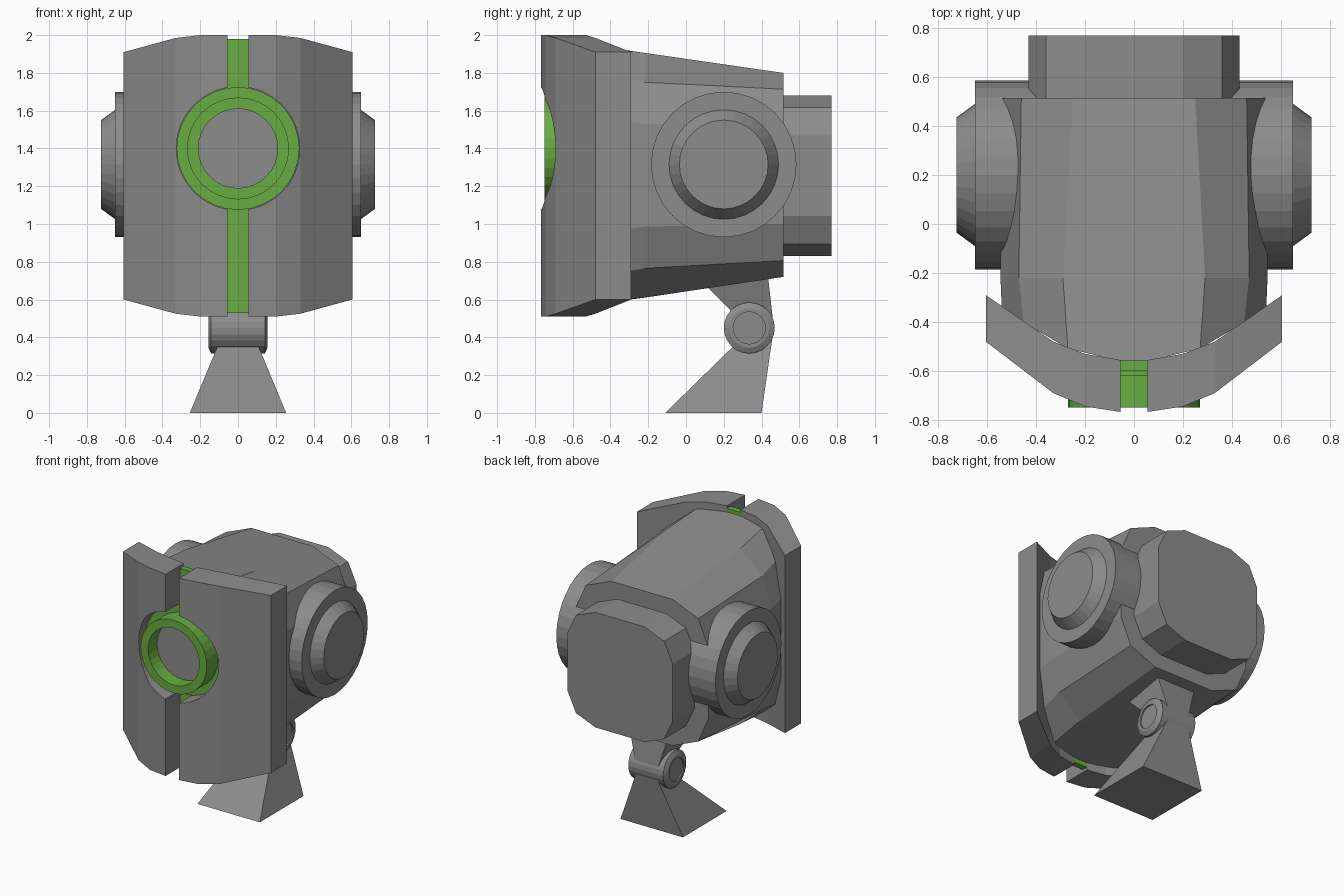
import bpy, bmesh, math

if "Cube" in bpy.data.objects:
    bpy.data.objects.remove(bpy.data.objects["Cube"])


def material(name, rgb):
    m = bpy.data.materials.new(name)
    m.diffuse_color = (*rgb, 1)
    m.use_nodes = True
    m.node_tree.nodes["Principled BSDF"].inputs["Base Color"].default_value = m.diffuse_color
    return m


GREY = material("casing grey", (0.26, 0.265, 0.26))
GREEN = material("accent green", (0.14, 0.42, 0.055))


def make(name, verts, faces, mat, mirror=False):
    bm = bmesh.new()
    vs = [bm.verts.new(v) for v in verts]
    for f in faces:
        bm.faces.new([vs[i] for i in f])
    bmesh.ops.remove_doubles(bm, verts=bm.verts, dist=1e-5)
    bmesh.ops.recalc_face_normals(bm, faces=bm.faces)
    me = bpy.data.meshes.new(name)
    bm.to_mesh(me)
    bm.free()
    me.materials.append(mat)
    ob = bpy.data.objects.new(name, me)
    bpy.context.collection.objects.link(ob)
    if mirror:
        ob.modifiers.new("mirror", "MIRROR").use_mirror_merge = False
    return ob


def loft(name, rings, mat):
    """Skin equal rings; end caps are strips of quads between opposite points."""
    n = len(rings[0])
    verts = [p for r in rings for p in r]
    faces = [(k * n + i, k * n + (i + 1) % n, (k + 1) * n + (i + 1) % n, (k + 1) * n + i)
             for k in range(len(rings) - 1) for i in range(n)]
    for o in (0, (len(rings) - 1) * n):
        faces += [(o + i, o + i + 1, o + n - 2 - i, o + n - 1 - i) for i in range(n // 2 - 1)]
    return make(name, verts, faces, mat)


def lathe(name, profile, axis, c, mat, closed=False, mirror=False, seg=32):
    """Turn (radius, position) points about the x or y axis."""
    verts = []
    for r, t in profile:
        for j in range(seg):
            a = 2 * math.pi * j / seg
            p, q = r * math.cos(a), r * math.sin(a)
            verts.append((t, c[0] + p, c[1] + q) if axis == "x" else (c[0] + p, t, c[1] + q))
    m = len(profile)
    bm_faces = []
    for k in range(m if closed else m - 1):
        k2 = (k + 1) % m
        for j in range(seg):
            j2 = (j + 1) % seg
            f = [k * seg + j, k * seg + j2, k2 * seg + j2, k2 * seg + j]
            bm_faces.append(f)
    if not closed:  # flat discs on both ends
        bm_faces += [list(range(seg)), list(range((m - 1) * seg, m * seg))]
    return make(name, verts, bm_faces, mat, mirror)


def rect(z, hx, y0, y1):
    return [(-hx, y0, z), (hx, y0, z), (hx, y1, z), (-hx, y1, z)]


# Curved face shield: columns of x, front y, back y, bottom z, top z
COLS = [(0.055, -0.767, -0.555, 0.51, 2.0), (0.2, -0.745, -0.53, 0.51, 2.0),
        (0.33, -0.69, -0.48, 0.525, 1.985), (0.605, -0.48, -0.29, 0.60, 1.91)]
shield = loft("face_shield", [[(x, f, b), (x, k, b), (x, k, t), (x, f, t)]
                              for x, f, k, b, t in COLS], GREY)
cutter = lathe("shield_cutter", [(0.327, -1), (0.327, -0.2)], "y", (0, 1.4), GREY, seg=48)
cutter.hide_render = True
cut = shield.modifiers.new("round opening", "BOOLEAN")
cut.operation, cut.object, cut.solver = "DIFFERENCE", cutter, "EXACT"
bpy.context.view_layer.objects.active = shield
bpy.ops.object.modifier_apply(modifier=cut.name)
bpy.data.objects.remove(cutter)
shield.modifiers.new("mirror", "MIRROR").use_mirror_merge = False


# Main housing
def back_y(x):
    x = max(abs(x), 0.055)
    for a, b in zip(COLS, COLS[1:]):
        if x <= b[0]:
            return a[2] + (b[2] - a[2]) * (x - a[0]) / (b[0] - a[0])
    return COLS[-1][2]


def section(y, cz, hz, half):
    """Rounded box section; half = (x, z fraction) from middle to side."""
    top = [(-x, f) for x, f in reversed(half)] + list(half)
    pts = top + [(x, -f) for x, f in reversed(top)]
    return [(x, back_y(x) - 0.005 if y is None else y, cz + hz * f) for x, f in pts]


loft("housing", [
    section(None, 1.26, 0.695, [(0.055, 1), (0.27, 0.98), (0.45, 0.76), (0.54, 0.42)]),
    section(-0.22, 1.258, 0.648, [(0.055, 1), (0.29, 1), (0.47, 0.76), (0.545, 0.42)]),
    section(0.515, 1.26, 0.54, [(0.055, 1), (0.25, 1), (0.46, 0.84), (0.545, 0.48)])], GREY)
box = [(0.055, 1), (0.2, 1), (0.36, 0.85), (0.43, 0.5)]
loft("rear_box", [section(y, 1.256, 0.425, box) for y in (0.4, 0.77)], GREY)

# Side drums
lathe("side_drum", [(0.385, 0.39), (0.385, 0.65), (0.29, 0.65), (0.235, 0.725)],
      "x", (0.2, 1.315), GREY, mirror=True)

# Green light strip and ring, grey lens
loft("light_strip", [rect(z, 0.055, -0.6, -0.557) for z in (0.53, 1.08)], GREEN)
loft("light_strip_upper", [rect(z, 0.055, -0.6, -0.557) for z in (1.72, 1.98)], GREEN)
lathe("light_ring", [(0.21, -0.55), (0.325, -0.55), (0.325, -0.62), (0.27, -0.62),
                     (0.27, -0.75), (0.21, -0.75)], "y", (0, 1.4), GREEN, closed=True)
lathe("lens", [(0.212, -0.55), (0.212, -0.645)], "y", (0, 1.4), GREY)

# Stand: foot, hinge barrel and upper bracket
loft("foot", [rect(0, 0.255, -0.11, 0.40), rect(0.45, 0.068, 0.35, 0.465)], GREY)
loft("bracket", [rect(0.45, 0.08, 0.33, 0.465), rect(0.76, 0.17, 0.02, 0.43)], GREY)
lathe("hinge", [(0.135, 0), (0.135, 0.142), (0.105, 0.157), (0.085, 0.157), (0.085, 0.147)],
      "x", (0.335, 0.45), GREY, mirror=True, seg=24)
